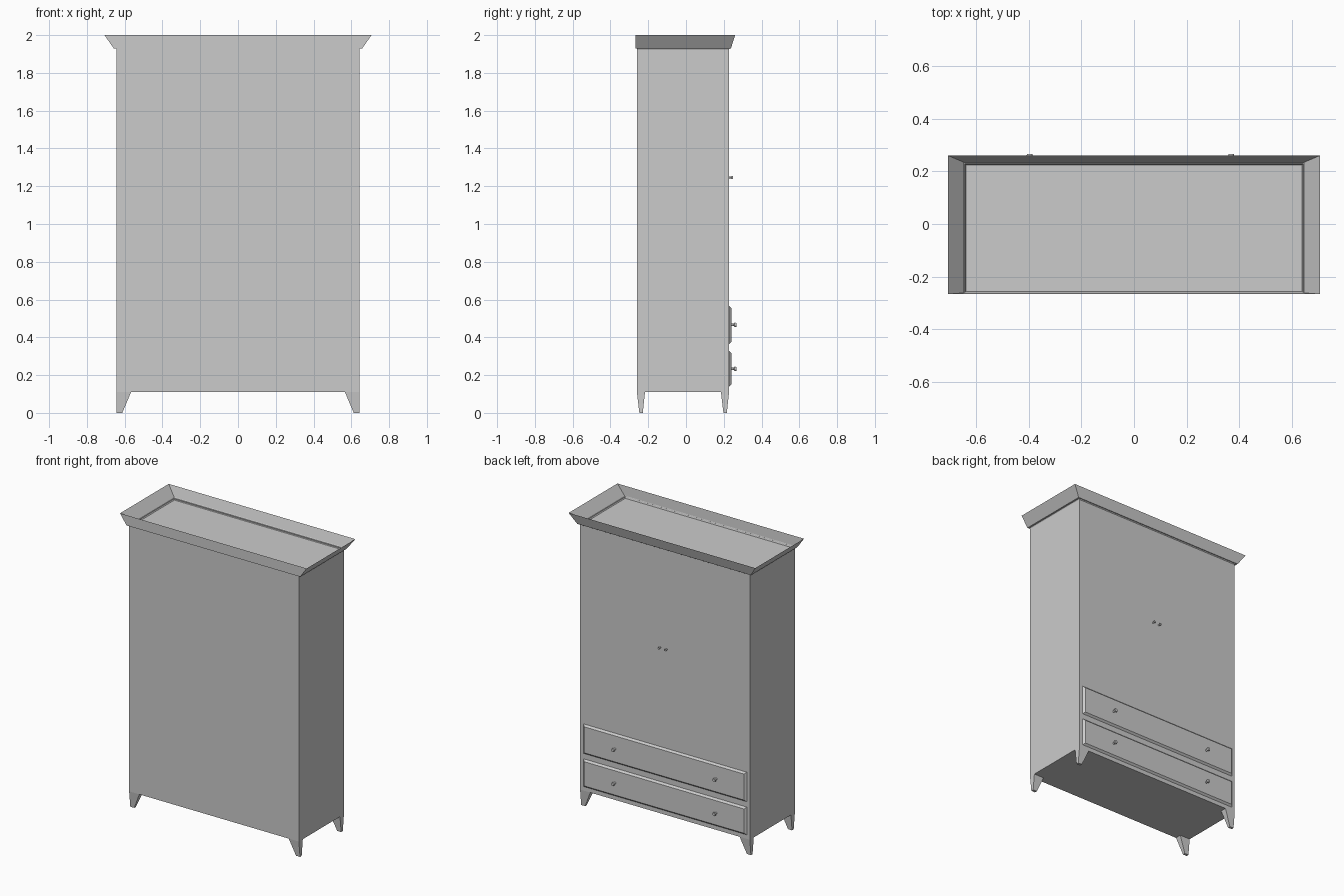
import bpy, bmesh, math
from mathutils import Matrix

cube = bpy.data.objects.get("Cube")
if cube:
    bpy.data.objects.remove(cube)

grey = bpy.data.materials.new("plain grey")
grey.use_nodes = True
COLOUR = (0.6, 0.6, 0.6, 1)
grey.diffuse_color = COLOUR
grey.node_tree.nodes["Principled BSDF"].inputs["Base Color"].default_value = COLOUR


def finish(name, bm):
    bmesh.ops.recalc_face_normals(bm, faces=bm.faces)
    mesh = bpy.data.meshes.new(name)
    bm.to_mesh(mesh)
    bm.free()
    mesh.materials.append(grey)
    obj = bpy.data.objects.new(name, mesh)
    bpy.context.collection.objects.link(obj)
    return obj


def loft(name, rects, closed=False):
    """Skin a stack of rectangles (x0, x1, y0, y1, z)."""
    bm = bmesh.new()
    rings = [[bm.verts.new(p) for p in
              ((x0, y0, z), (x1, y0, z), (x1, y1, z), (x0, y1, z))]
             for x0, x1, y0, y1, z in rects]
    pairs = list(zip(rings, rings[1:]))
    if closed:
        pairs.append((rings[-1], rings[0]))
    else:
        bm.faces.new(rings[0])
        bm.faces.new(rings[-1])
    for a, b in pairs:
        for i in range(4):
            j = (i + 1) % 4
            bm.faces.new((a[i], a[j], b[j], b[i]))
    return finish(name, bm)


def knob(name, x, z, y, profile):
    """Turned knob pointing to +y; profile is (radius, distance from y)."""
    bm = bmesh.new()
    for (r1, d1), (r2, d2) in zip(profile, profile[1:]):
        bmesh.ops.create_cone(
            bm, cap_ends=True, segments=12, radius1=r1, radius2=r2, depth=d2 - d1,
            matrix=Matrix.Translation((x, y + (d1 + d2) / 2, z))
            @ Matrix.Rotation(-math.pi / 2, 4, 'X'))
    obj = finish(name, bm)
    bpy.ops.object.select_all(action='DESELECT')
    obj.select_set(True)
    bpy.context.view_layer.objects.active = obj
    bpy.ops.object.shade_smooth_by_angle(angle=math.radians(40))


W, FRONT, BACK = 0.643, -0.26, 0.228
BASE, TOP = 0.11, 1.92

# Cabinet body
loft("cabinet_body", [(-W, W, FRONT, BACK, BASE), (-W, W, FRONT, BACK, TOP)])

# Flared crown, open on top, flat along the front
loft("crown", [
    (-W, W, FRONT, BACK, TOP),
    (-W, W, FRONT, BACK, 1.93),
    (-0.658, 0.658, -0.267, 0.238, 1.93),
    (-0.707, 0.707, -0.267, 0.26, 2.0),
    (-0.65, 0.65, -0.262, 0.236, 1.935),
    (-0.64, 0.64, -0.257, 0.225, TOP),
], closed=True)

# Tapered legs, straight on the outer side
for side, sx in (("left", 1), ("right", -1)):
    for end, y0, y1 in (("front", FRONT, -0.217), ("back", 0.185, BACK)):
        foot = sorted((sx * W, sx * 0.613))
        head = sorted((sx * W, sx * 0.566))
        loft(f"{end}_{side}_leg", [(*foot, y0 + 0.013, y1 - 0.012, 0),
                                   (*head, y0, y1, BASE)])

# Drawer fronts with bevelled rims, and their knobs
for level, z0, z1 in (("lower", 0.138, 0.328), ("upper", 0.365, 0.567)):
    drawer = loft(f"{level}_drawer", [
        (-0.62, 0.616, -z1, -z0, BACK),
        (-0.608, 0.604, 0.012 - z1, -z0 - 0.012, 0.24)])
    drawer.data.transform(Matrix.Rotation(-math.pi / 2, 4, 'X'))
    for side, x in (("left", 0.37), ("right", -0.397)):
        knob(f"{level}_drawer_{side}_knob", x, (z0 + z1) / 2, 0.238,
             [(0.007, 0), (0.006, 0.014), (0.012, 0.02), (0.01, 0.029)])

# Door knobs
for side, x in (("left", 0.034), ("right", -0.014)):
    knob(f"door_{side}_knob", x, 1.247, BACK,
         [(0.005, 0), (0.005, 0.011), (0.008, 0.014), (0.007, 0.02)])
